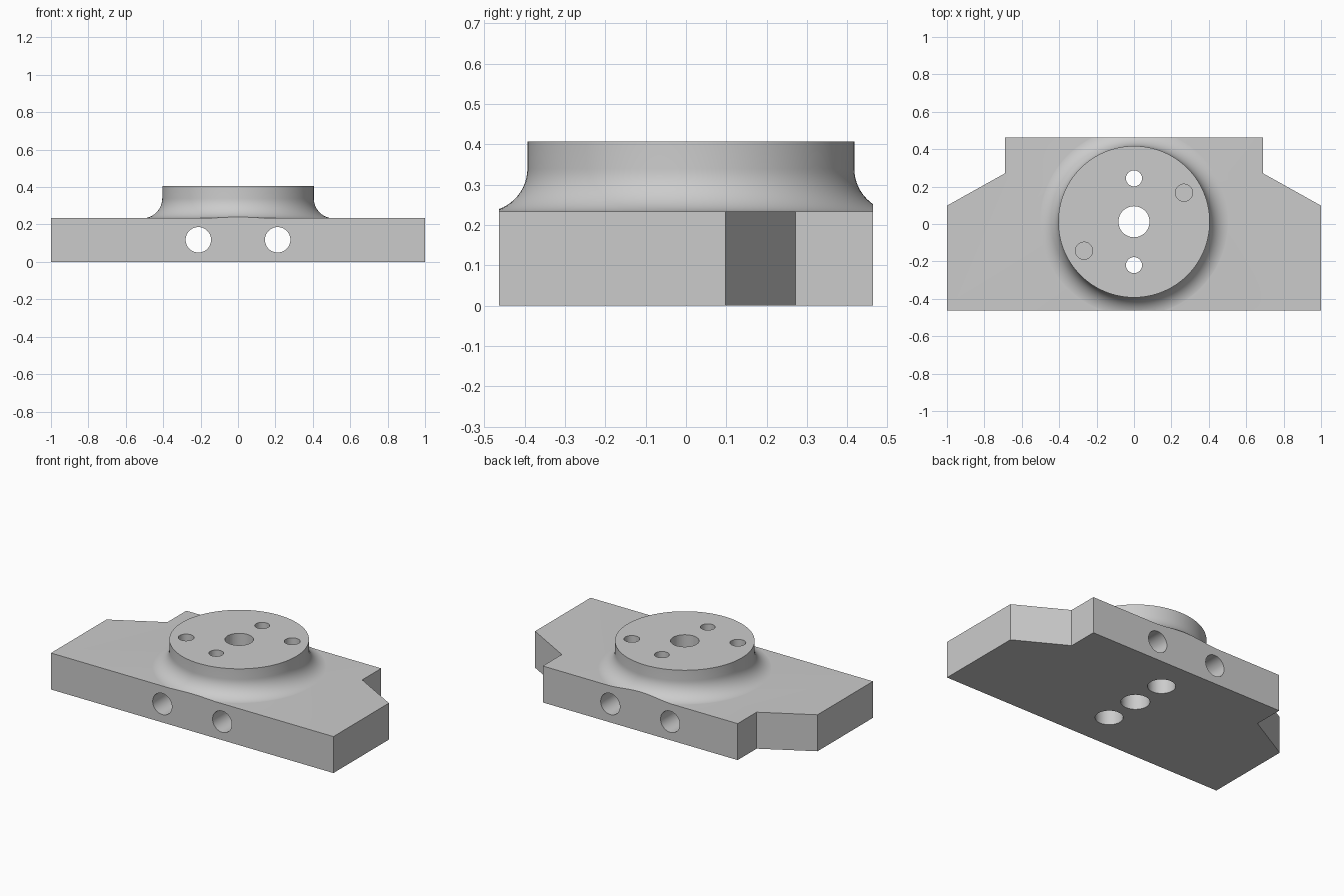
import bpy
import bmesh
import math

if "Cube" in bpy.data.objects:
    bpy.data.objects.remove(bpy.data.objects["Cube"], do_unlink=True)

HALF_DEPTH = 0.463
PLATE_TOP = 0.2335
BOSS_TOP = 0.407
BOSS_R = 0.405
FILLET = 0.107
CENTRE_Y = 0.012

grey = bpy.data.materials.new("plain grey")
grey.use_nodes = True
colour = (0.6, 0.6, 0.6, 1)
grey.diffuse_color = colour
grey.node_tree.nodes["Principled BSDF"].inputs["Base Color"].default_value = colour


def finish(name, bm):
    bmesh.ops.recalc_face_normals(bm, faces=bm.faces)
    mesh = bpy.data.meshes.new(name)
    bm.to_mesh(mesh)
    bm.free()
    mesh.materials.append(grey)
    obj = bpy.data.objects.new(name, mesh)
    bpy.context.collection.objects.link(obj)
    return obj


def prism(name, outline, bottom, top):
    bm = bmesh.new()
    face = bm.faces.new([bm.verts.new((x, y, bottom)) for x, y in outline])
    grown = bmesh.ops.extrude_face_region(bm, geom=[face])["geom"]
    verts = [g for g in grown if isinstance(g, bmesh.types.BMVert)]
    bmesh.ops.translate(bm, verts=verts, vec=(0, 0, top - bottom))
    return finish(name, bm)


def lathe(name, profile, y, steps=128):
    bm = bmesh.new()
    verts = [bm.verts.new((r, 0, z)) for r, z in profile]
    edges = [bm.edges.new(pair) for pair in zip(verts, verts[1:])]
    bmesh.ops.spin(bm, geom=verts + edges, axis=(0, 0, 1), cent=(0, 0, 0),
                   angle=2 * math.pi, steps=steps)
    bmesh.ops.remove_doubles(bm, verts=bm.verts, dist=1e-5)
    bmesh.ops.translate(bm, verts=bm.verts, vec=(0, y, 0))
    return finish(name, bm)


def combine(target, cutter, operation):
    mod = target.modifiers.new(operation.lower(), "BOOLEAN")
    mod.operation = operation
    mod.solver = "EXACT"
    mod.object = cutter
    bpy.context.view_layer.objects.active = target
    bpy.ops.object.modifier_apply(modifier=mod.name)
    bpy.data.objects.remove(cutter, do_unlink=True)


def drill(target, radius, location, depth, rotation=(0, 0, 0)):
    bpy.ops.mesh.primitive_cylinder_add(vertices=48, radius=radius, depth=depth,
                                        location=location, rotation=rotation)
    cutter = bpy.context.object
    cutter.data.materials.append(grey)
    cutter.hide_render = True
    combine(target, cutter, "DIFFERENCE")


# Oversized slab with a filleted round boss
body = prism("mounting_plate", [(-2, -1), (2, -1), (2, 1), (-2, 1)], 0, PLATE_TOP)
arc = [math.radians(90 * i / 14) for i in range(15)]
profile = [(0, BOSS_TOP), (BOSS_R, BOSS_TOP)]
profile += [(BOSS_R + FILLET * (1 - math.cos(a)),
             0.34 - FILLET * math.sin(a)) for a in arc]
profile += [(BOSS_R + FILLET, 0.1), (0, 0.1)]
combine(body, lathe("boss", profile, CENTRE_Y), "UNION")

# Trim slab and fillet to the plan outline with notched rear corners
half = [(1, -HALF_DEPTH), (1, 0.098), (0.69, 0.271), (0.69, HALF_DEPTH)]
outline = half + [(-x, y) for x, y in reversed(half)]
combine(body, prism("plan_outline", outline, -0.5, 1), "INTERSECT")

# Central bore and counterbored screw holes
drill(body, 0.083, (0, CENTRE_Y, 0.2), 1)
for side in (-1, 1):
    y = CENTRE_Y + side * 0.232
    drill(body, 0.043, (0, y, 0.2), 1)
    drill(body, 0.08, (0, y, 0), 0.4)
    # Blind dowel hole in the boss
    drill(body, 0.046, (side * 0.267, CENTRE_Y + side * 0.155, BOSS_TOP), 0.26)
    # Cross hole from front to back
    drill(body, 0.068, (side * 0.212, 0, 0.118), 2, (math.pi / 2, 0, 0))

bpy.ops.object.select_all(action="DESELECT")
body.select_set(True)
bpy.context.view_layer.objects.active = body
bpy.ops.object.shade_smooth_by_angle(angle=math.radians(25))
